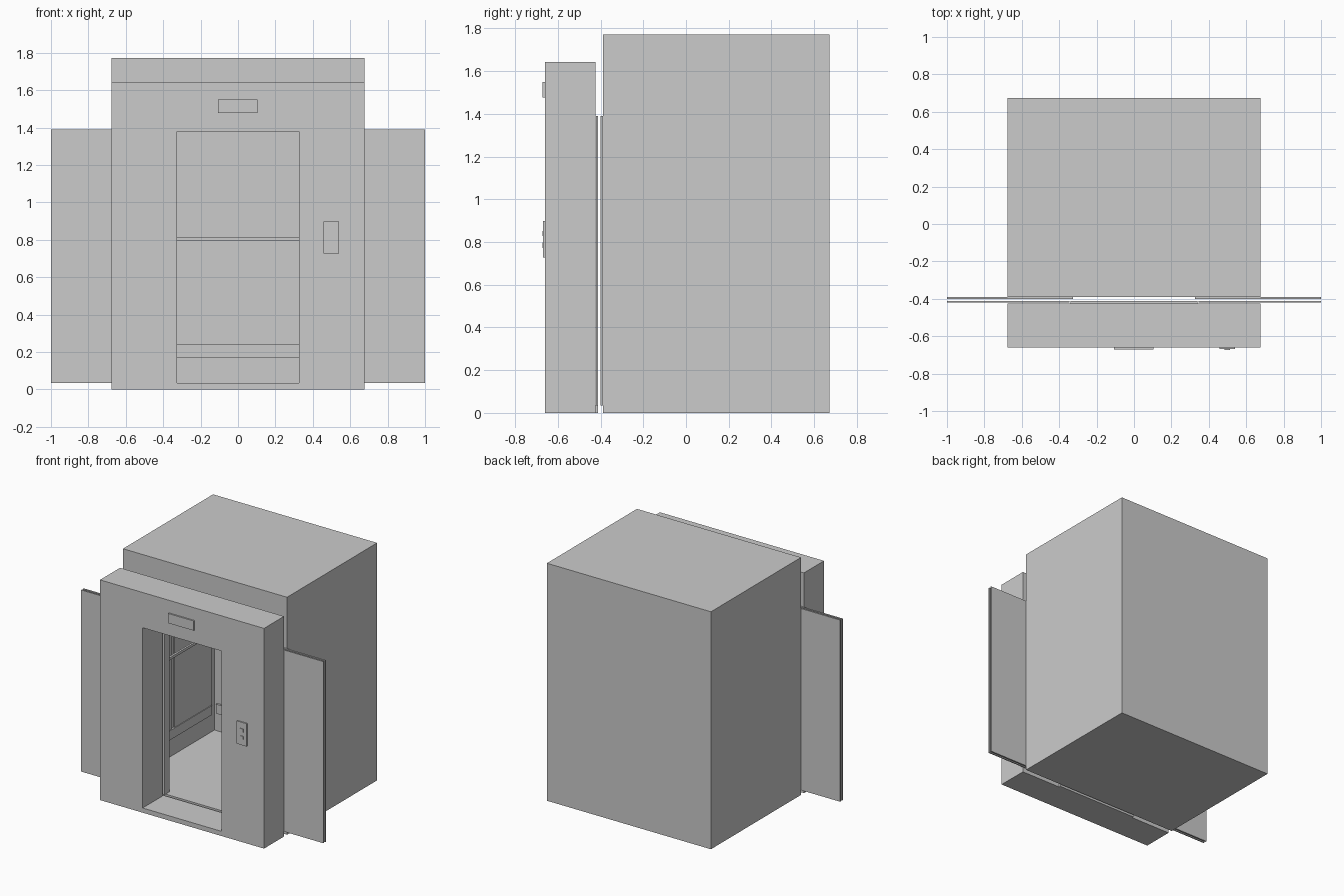
import bpy
import bmesh


def box(name, x0, x1, y0, y1, z0, z1):
    bm = bmesh.new()
    bmesh.ops.create_cube(bm, size=1)
    for v in bm.verts:
        v.co = (x1 if v.co.x > 0 else x0,
                y1 if v.co.y > 0 else y0,
                z1 if v.co.z > 0 else z0)
    me = bpy.data.meshes.new(name)
    bm.to_mesh(me)
    bm.free()
    ob = bpy.data.objects.new(name, me)
    bpy.context.collection.objects.link(ob)
    return ob


def cut(ob, *dims):
    cutter = box("cutter", *dims)
    cutter.hide_render = True
    mod = ob.modifiers.new("opening", 'BOOLEAN')
    mod.operation = 'DIFFERENCE'
    mod.solver = 'EXACT'
    mod.object = cutter
    bpy.context.view_layer.objects.active = ob
    bpy.ops.object.modifier_apply(modifier=mod.name)
    bpy.data.objects.remove(cutter)


def pair(name, x0, x1, *rest):
    box("right_" + name, x0, x1, *rest)
    box("left_" + name, -x1, -x0, *rest)


# Landing wall with doorway
wall = box("landing_wall", -0.677, 0.677, -0.66, -0.424, 0, 1.643)
cut(wall, -0.325, 0.325, -0.8, -0.3, 0.035, 1.38)
box("landing_sill", -0.34, 0.34, -0.43, -0.411, 0, 0.034)

# Hollow cabin with doorway
cabin = box("cabin", -0.677, 0.677, -0.389, 0.673, 0, 1.772)
cut(cabin, -0.643, 0.643, -0.345, 0.641, 0.035, 1.735)
cut(cabin, -0.325, 0.325, -0.5, -0.2, 0.035, 1.38)

# Open sliding doors, an outer and an inner leaf on each side
pair("landing_door", 0.345, 1.0, -0.421, -0.412, 0.035, 1.39)
pair("cabin_door", 0.325, 1.0, -0.401, -0.3895, 0.035, 1.39)

# Interior panels and bumper boards
box("back_panel", -0.59, 0.59, 0.634, 0.642, 0.24, 1.355)
box("back_bumper", -0.62, 0.62, 0.625, 0.642, 0.17, 0.24)
for tag, y0, y1 in (("front", -0.3, 0.12), ("rear", 0.16, 0.595)):
    pair(tag + "_side_panel", 0.635, 0.644, y0, y1, 0.24, 1.355)
pair("side_bumper", 0.63, 0.644, -0.3, 0.595, 0.17, 0.24)

# Handrails on brackets
box("back_handrail", -0.58, 0.58, 0.59, 0.605, 0.795, 0.815)
pair("side_handrail", 0.595, 0.61, -0.28, 0.58, 0.795, 0.815)
for x in (-0.45, 0.45):
    box("back_rail_bracket", x - 0.008, x + 0.008, 0.6, 0.642, 0.798, 0.811)
for y in (-0.15, 0.45):
    pair("side_rail_bracket", 0.605, 0.644, y - 0.008, y + 0.008, 0.798, 0.811)

# Floor indicator and call button plate
box("floor_indicator", -0.107, 0.104, -0.671, -0.655, 1.477, 1.549)
box("call_plate", 0.458, 0.539, -0.669, -0.655, 0.728, 0.898)
for z in (0.785, 0.84):
    box("call_button", 0.485, 0.513, -0.673, -0.665, z - 0.012, z + 0.012)
